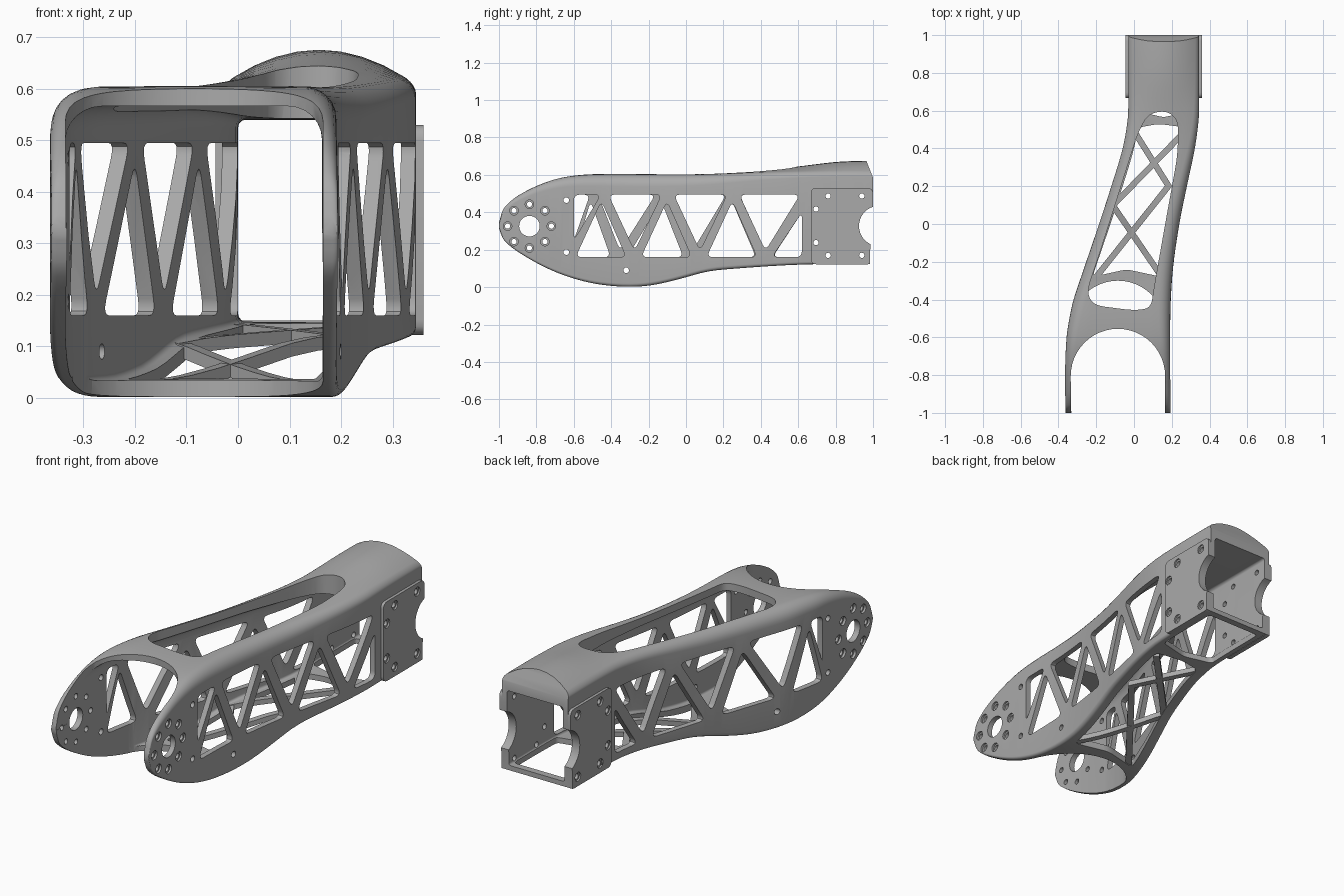
import bpy, bmesh, math
from mathutils import Vector

cube = bpy.data.objects.get("Cube")
if cube:
    bpy.data.objects.remove(cube, do_unlink=True)

grey = bpy.data.materials.new("light_grey")
grey.use_nodes = True
grey.diffuse_color = (0.4, 0.4, 0.4, 1)
grey.node_tree.nodes["Principled BSDF"].inputs["Base Color"].default_value = (0.4, 0.4, 0.4, 1)


def curve_at(table, y):
    """Smooth interpolation through (y, value) stations."""
    if y <= table[0][0]:
        return table[0][1]
    if y >= table[-1][0]:
        return table[-1][1]

    def slope(k):
        a, b = table[max(k - 1, 0)], table[min(k + 1, len(table) - 1)]
        return (b[1] - a[1]) / (b[0] - a[0])
    for k in range(len(table) - 1):
        (y0, v0), (y1, v1) = table[k], table[k + 1]
        if y <= y1:
            h, t = y1 - y0, (y - y0) / (y1 - y0)
            return ((2*t**3 - 3*t*t + 1) * v0 + (t**3 - 2*t*t + t) * h * slope(k)
                    + (3*t*t - 2*t**3) * v1 + (t**3 - t*t) * h * slope(k + 1))


def to_object(name, bm):
    bmesh.ops.recalc_face_normals(bm, faces=bm.faces)
    mesh = bpy.data.meshes.new(name)
    bm.to_mesh(mesh)
    bm.free()
    mesh.materials.append(grey)
    ob = bpy.data.objects.new(name, mesh)
    bpy.context.scene.collection.objects.link(ob)
    return ob


def ring(x0, x1, z0, z1, r_top, r_low, dome):
    """Rounded rectangle whose upper side bulges by dome."""
    t, b = min(r_top, (z1 - z0) * 0.45), min(r_low, (z1 - z0) * 0.45)
    corners = [(x1 - t, z1 - t, t), (x0 + t, z1 - t, t), (x0 + b, z0 + b, b), (x1 - b, z0 + b, b)]
    pts = []
    for k, (cx, cz, r) in enumerate(corners):
        for s in range(7):
            a = (k + s / 6) * math.pi / 2
            pts.append((cx + r * math.cos(a), cz + r * math.sin(a)))
        if k == 0:      # extra points along the upper side
            pts += [(cx + (corners[1][0] - cx) * s / 8, z1) for s in range(1, 8)]
    mid, half = (x0 + x1) / 2, (x1 - x0) / 2
    zm = (z0 + z1) / 2
    return [(x, z - dome * ((x - mid) / half)**2 * max(0, (z - zm) / (z1 - zm))) for x, z in pts]


def loft(name, stations, section):
    bm = bmesh.new()
    rings = [[bm.verts.new((x, y, z)) for x, z in section(y)] for y in stations]
    for a, b in zip(rings, rings[1:]):
        for k in range(len(a)):
            j = (k + 1) % len(a)
            bm.faces.new((a[k], a[j], b[j], b[k]))
    bm.faces.new(rings[0])
    bm.faces.new(rings[-1])
    return to_object(name, bm)


def prism(bm, pts, axis, lo, hi):
    def place(p, d):
        return (d, p[0], p[1]) if axis == "x" else (p[0], p[1], d)
    a = [bm.verts.new(place(p, lo)) for p in pts]
    b = [bm.verts.new(place(p, hi)) for p in pts]
    bm.faces.new(a)
    bm.faces.new(b)
    for k in range(len(a)):
        j = (k + 1) % len(a)
        bm.faces.new((a[k], a[j], b[j], b[k]))


def rounded(pts, r):
    out = []
    for k in range(len(pts)):
        p, q, n = Vector(pts[k - 1]), Vector(pts[k]), Vector(pts[(k + 1) % len(pts)])
        a = q + (p - q).normalized() * min(r, (p - q).length * 0.45)
        b = q + (n - q).normalized() * min(r, (n - q).length * 0.45)
        for s in range(5):
            t = s / 4
            out.append(tuple(a * (1 - t)**2 + q * 2 * t * (1 - t) + b * t * t))
    return out


def circle(cy, cz, r, n=20):
    return [(cy + r * math.cos(2 * math.pi * k / n), cz + r * math.sin(2 * math.pi * k / n)) for k in range(n)]


def cut(ob, cutters):
    for c in cutters:
        m = ob.modifiers.new("cut", "BOOLEAN")
        m.operation, m.solver, m.object = "DIFFERENCE", "EXACT", c
        bpy.context.view_layer.objects.active = ob
        bpy.ops.object.modifier_apply(modifier=m.name)


# Outer shell stations along the length
left = [(-1, -.362), (-.8, -.365), (-.6, -.357), (-.5, -.342), (-.4, -.32), (-.25, -.27), (0, -.185),
        (.2, -.12), (.4, -.06), (.55, -.034), (.65, -.03), (1, -.03)]
right = [(-1, .193), (-.5, .192), (-.25, .205), (0, .24), (.2, .28), (.4, .322), (.55, .342), (.65, .345), (1, .345)]
top = [(-1, .345), (-.98, .41), (-.95, .448), (-.9, .488), (-.8, .542), (-.7, .577), (-.6, .596), (-.45, .605),
       (0, .605), (.2, .611), (.4, .624), (.6, .645), (.8, .669), (.96, .676), (1, .676)]
bottom = [(-1, .315), (-.98, .262), (-.95, .228), (-.9, .19), (-.8, .13), (-.7, .082), (-.6, .046), (-.5, .021),
          (-.4, .007), (-.3, .002), (-.2, .008), (-.1, .027), (0, .053), (.1, .08), (.2, .094), (.6, .12), (1, .125)]
radius = [(-1, .015), (-.8, .04), (-.4, .065), (0, .06), (.3, .045), (.7, .025), (1, .02)]
low_radius = [(-1, .01), (-.6, .015), (0, .02), (.6, .015), (1, .01)]
dome = [(-1, 0), (-.2, .003), (.2, .008), (.4, .015), (.6, .035), (.8, .06), (1, .07)]

shell = loft("arm_shell", [-1 + 2 * (k / 56)**1.6 for k in range(57)], lambda y: ring(
    curve_at(left, y), curve_at(right, y), curve_at(bottom, y), curve_at(top, y),
    curve_at(radius, y), curve_at(low_radius, y), curve_at(dome, y)))

# Hollow inside
floor = [(-1, .035), (-.3, .035), (-.1, .056), (0, .081), (.1, .108), (.2, .122), (.6, .148), (1, .15)]
ceiling = [(-1, .565), (.1, .565), (.5, .545), (.7, .54), (1, .54)]
inner_radius = [(-1, .065), (-.2, .06), (.5, .02), (1, .012)]
hollow = loft("hollow_cutter", [-1.1 + 2.2 * k / 44 for k in range(45)], lambda y: ring(
    curve_at(left, y) + .03, curve_at(right, y) - .028, curve_at(floor, y), curve_at(ceiling, y),
    curve_at(inner_radius, y), .012, 0))

# Truss windows, spaced wider on the more slanted wall
bm = bmesh.new()
low, high, pitch = .16, .495, .35
windows = [[(-.6, high), (-.455, high), (-.6, .25)]]
for k in range(3):
    o = k * pitch
    windows.append([(-.59 + o, low), (-.32 + o, low), (-.452 + o, .46)])
    windows.append([(-.415 + o, high), (-.13 + o + (.04 if k == 2 else 0), high), (-.275 + o, .195)])
windows.append([(.46, low), (.62, low), (.62, .4)])
for w in windows:
    prism(bm, rounded(w, .035), "x", .09, .7)
    wide = [(-.13 + (y + .1) * 1.08 if z > .3 else .03 + (y - .07) * 1.11, z) for y, z in w]
    prism(bm, rounded([(min(.62, max(-.6, y)), z) for y, z in wide], .035), "x", -.7, .07)

# Counterbored bolt holes through both side walls
bores = bmesh.new()
prism(bm, circle(-.837, .326, .055, 32), "x", -.7, .7)
bolts = [(-.837 + .117 * math.cos(k * math.pi / 4), .326 + .117 * math.sin(k * math.pi / 4), -.352, .182)
         for k in range(8)]
bolts += [(y, z, -.036, .352) for y, z in
          [(.695, .417), (.695, .238), (.76, .487), (.76, .17), (.94, .487), (.94, .17)]]
for y, z, x0, x1 in bolts:
    prism(bm, circle(y, z, .014), "x", -.7, .7)
    prism(bores, circle(y, z, .023), "x", -.7, x0)
    prism(bores, circle(y, z, .023), "x", x1, .7)
for y, z in [(-.64, .465), (-.64, .187), (-.32, .09)]:
    prism(bm, circle(y, z, .015), "x", -.7, .7)
side_holes = to_object("side_hole_cutter", bm)
counterbores = to_object("counterbore_cutter", bores)

# Fork mouths, top opening and floor openings
bm = bmesh.new()


def fork_mouth(apex, depth, lo, hi):
    pts = [(.165, -1.2)]
    for k in range(25):
        a = math.pi * k / 24
        y = apex - depth + depth * math.sin(a)
        x = -.085 + .25 * math.cos(a)
        pts.append((max(x, curve_at(left, y) + .03), y))
    prism(bm, pts + [(-.333, -1.2)], "z", lo, hi)


fork_mouth(-.555, .25, .33, .9)
fork_mouth(-.3, .25, -.2, .32)
prism(bm, rounded([(-.25, -.36), (-.215, -.43), (0, -.458), (.09, -.445), (.103, -.35), (.165, 0),
                   (.23, .36), (.235, .54), (.19, .59), (.135, .597), (.07, .575), (.02, .48),
                   (-.1, .1), (-.18, -.15)], .06), "z", .4, .9)
ys = [-.28 + .79 * k / 10 for k in range(11)]
prism(bm, rounded([(curve_at(left, y) + .06, y) for y in ys] + [(.13, .53)]
                  + [(curve_at(right, y) - .055, y) for y in reversed(ys)] + [(-.04, -.24)], .03), "z", -.2, .25)
prism(bm, rounded([(.005, .6), (.157, .565), (.312, .6), (.312, .95), (.005, .95)], .02), "z", -.2, .25)
plan_holes = to_object("plan_hole_cutter", bm)

# Slanted rear end and round servo notch
bm = bmesh.new()
prism(bm, [(.955, .71), (.97, .66), (1, .585), (1, .44), (.985, .2), (.985, 0), (1.2, 0), (1.2, .71)], "x", -.7, .7)
rear_end = to_object("rear_end_cutter", bm)
bm = bmesh.new()
prism(bm, circle(1.033, .327, .108, 40), "x", -.7, .7)
notch = to_object("notch_cutter", bm)

cut(shell, [hollow, side_holes, counterbores, plan_holes, rear_end, notch])

# Mounting plates on both sides of the rear end
parts = [shell]
for name, x0, x1 in [("right_mount_plate", -.044, -.02), ("left_mount_plate", .335, .36)]:
    bm = bmesh.new()
    prism(bm, rounded([(.667, .122), (1, .122), (1, .53), (.667, .53)], .03), "x", x0, x1)
    plate = to_object(name, bm)
    cut(plate, [side_holes, counterbores, rear_end, notch])
    parts.append(plate)

# Crossed braces in the floor
braces = [((-.2, -.28), (.19, .21)), ((.14, -.27), (-.12, .11)),
          ((-.12, .09), (.26, .48)), ((.19, .19), (-.005, .5))]
for i, (a, b) in enumerate(braces):
    bm = bmesh.new()
    a, b = Vector(a), Vector(b)
    side = (b - a).orthogonal().normalized() * .016
    rows = []
    for k in range(9):
        p = a.lerp(b, k / 8)
        z = curve_at(bottom, p.y) + .003
        rows.append([bm.verts.new((q.x, q.y, h)) for q, h in
                     [(p - side, z), (p + side, z), (p + side, z + .026), (p - side, z + .026)]])
    for r, s in zip(rows, rows[1:]):
        for k in range(4):
            bm.faces.new((r[k], r[(k + 1) % 4], s[(k + 1) % 4], s[k]))
    bm.faces.new(rows[0])
    bm.faces.new(rows[-1])
    parts.append(to_object(f"floor_brace_{i + 1}", bm))

for c in (hollow, side_holes, counterbores, plan_holes, rear_end, notch):
    bpy.data.objects.remove(c, do_unlink=True)

bpy.ops.object.select_all(action="DESELECT")
for ob in parts:
    ob.select_set(True)
bpy.context.view_layer.objects.active = shell
bpy.ops.object.shade_smooth_by_angle(angle=math.radians(35))
